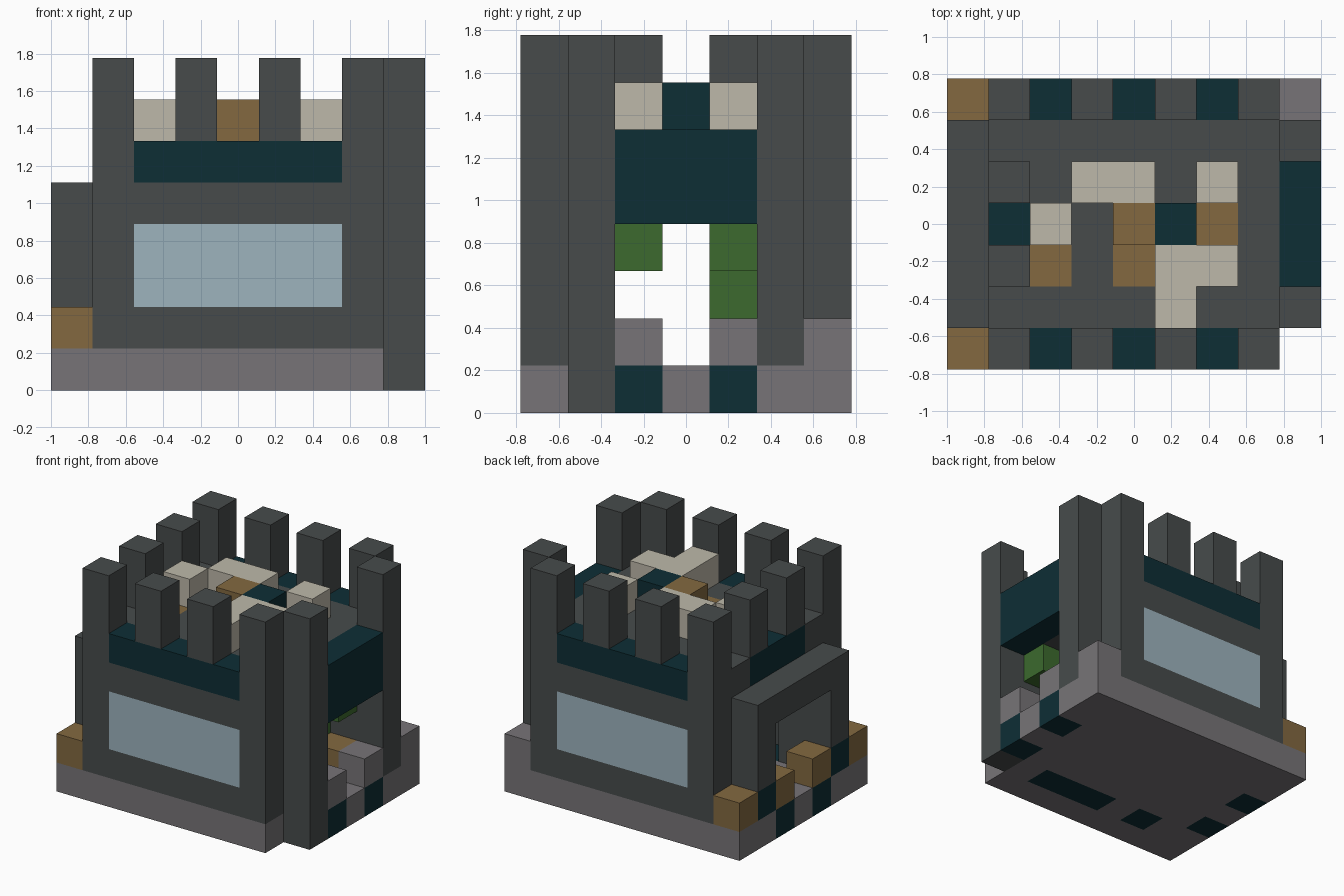
import bpy
import bmesh
from mathutils import Vector

if "Cube" in bpy.data.objects:
    bpy.data.objects.remove(bpy.data.objects["Cube"])

UNIT = 2 / 9
SIZE = Vector((9, 7, 0))


def linear(v):
    v /= 255
    return v / 12.92 if v < 0.04 else ((v + 0.055) / 1.055) ** 2.4


def material(name, *rgb):
    mat = bpy.data.materials.new(name)
    colour = [linear(c) for c in rgb] + [1]
    mat.use_nodes = True
    mat.diffuse_color = colour
    mat.node_tree.nodes["Principled BSDF"].inputs["Base Color"].default_value = colour
    return mat


MATS = {
    "slate": material("dark slate", 71, 75, 75),
    "stone": material("mauve stone", 119, 116, 119),
    "teal": material("deep teal", 13, 46, 53),
    "wood": material("ochre wood", 131, 105, 64),
    "cream": material("cream", 190, 185, 170),
    "glass": material("pale blue glass", 157, 180, 190),
    "leaf": material("leaf green", 60, 106, 46),
}
ORDER = list(MATS)
cells = {}


def span(v):
    return range(v, v + 1) if isinstance(v, int) else range(v[0], v[1] + 1)


def fill(part, colour, x, y, z):
    """Fill an inclusive block of grid cells, replacing what was there."""
    for i in span(x):
        for j in span(y):
            for k in span(z):
                cells[i, j, k] = (part, colour)


# Stone base with a missing front corner
fill("base", "stone", (0, 8), (0, 6), 0)
del cells[8, 0, 0]
for i in (0, 8):
    for j in (2, 4):
        fill("base", "teal", i, j, 0)
fill("base", "teal", 2, 1, 0)
fill("base", "teal", (4, 6), 1, 0)

# Front and back walls with windows, teal band and battlements
for name, j in (("front", 0), ("back", 6)):
    fill(name + "_wall", "slate", (1, 7), j, (1, 5))
    fill(name + "_wall", "teal", (2, 6), j, 5)
    fill(name + "_window", "glass", (2, 6), j, (2, 3))
    for i in (1, 3, 5, 7):
        fill(name + "_battlements", "slate", i, j, (6, 7))

# Side walls, open in the middle
for name, i in (("arch_side_wall", 1), ("door_side_wall", 7)):
    for j in (1, 5):
        fill(name, "slate", i, j, (1, 5))
    fill(name, "slate", i, (2, 4), 4)

# Flat roof
fill("roof", "slate", (1, 7), (1, 5), 5)
fill("roof", "teal", 1, (2, 4), 5)
for i, j in ((2, 2), (4, 2), (6, 3)):
    fill("roof", "wood", i, j, 5)
for j in (2, 4):
    fill("side_battlements", "slate", 1, j, (6, 7))

# Loose blocks on the roof
for i, j in ((2, 3), (3, 4), (4, 4), (6, 4), (5, 1), (5, 2), (6, 2)):
    fill("roof_blocks", "cream", i, j, 6)
fill("roof_blocks", "wood", 4, 3, 6)
fill("roof_blocks", "teal", 5, 3, 6)

# Doorway with tall posts and an overhanging canopy
fill("door_posts", "slate", 8, 1, (0, 7))
fill("door_posts", "slate", 8, 5, (1, 7))
fill("door_canopy", "teal", 8, (2, 4), (4, 5))
for j in (2, 4, 6):
    fill("door_step_blocks", "stone", 8, j, 1)

# Archway on the opposite side
for j in (1, 5):
    fill("arch", "slate", 0, j, (2, 4))
    fill("arch_feet", "teal", 0, j, 1)
fill("arch", "slate", 0, (2, 4), 4)
for j in (0, 2, 4, 6):
    fill("arch_step_blocks", "wood", 0, j, 1)

# Leaves and a crate inside the doorway
for j in (2, 4):
    fill("hanging_leaves", "leaf", 7, j, 3)
fill("hanging_leaves", "leaf", 6, 4, 2)
fill("crate", "wood", 7, 4, 1)


def build(part):
    """Make one object from the exposed faces of a part."""
    bm = bmesh.new()
    for cell, (name, colour) in cells.items():
        if name != part:
            continue
        for axis in range(3):
            for side in (-1, 1):
                step = [0, 0, 0]
                step[axis] = side
                if tuple(c + s for c, s in zip(cell, step)) in cells:
                    continue
                n = Vector(step) / 2
                u, v = Vector((0, 0, 0)), Vector((0, 0, 0))
                u[(axis + 1) % 3] = 0.5
                v[(axis + 2) % 3] = 0.5 * side
                mid = Vector(cell) + Vector((0.5, 0.5, 0.5)) + n - SIZE / 2
                corners = (mid - u - v, mid + u - v, mid + u + v, mid - u + v)
                face = bm.faces.new([bm.verts.new(c * UNIT) for c in corners])
                face.material_index = ORDER.index(colour)
    bmesh.ops.remove_doubles(bm, verts=bm.verts, dist=0.001)
    bmesh.ops.dissolve_limit(bm, angle_limit=0.01, verts=bm.verts,
                             edges=bm.edges, delimit={"MATERIAL"})
    mesh = bpy.data.meshes.new(part)
    bm.to_mesh(mesh)
    bm.free()
    for colour in ORDER:
        mesh.materials.append(MATS[colour])
    bpy.context.collection.objects.link(bpy.data.objects.new(part, mesh))


for part in dict.fromkeys(name for name, _ in cells.values()):
    build(part)
